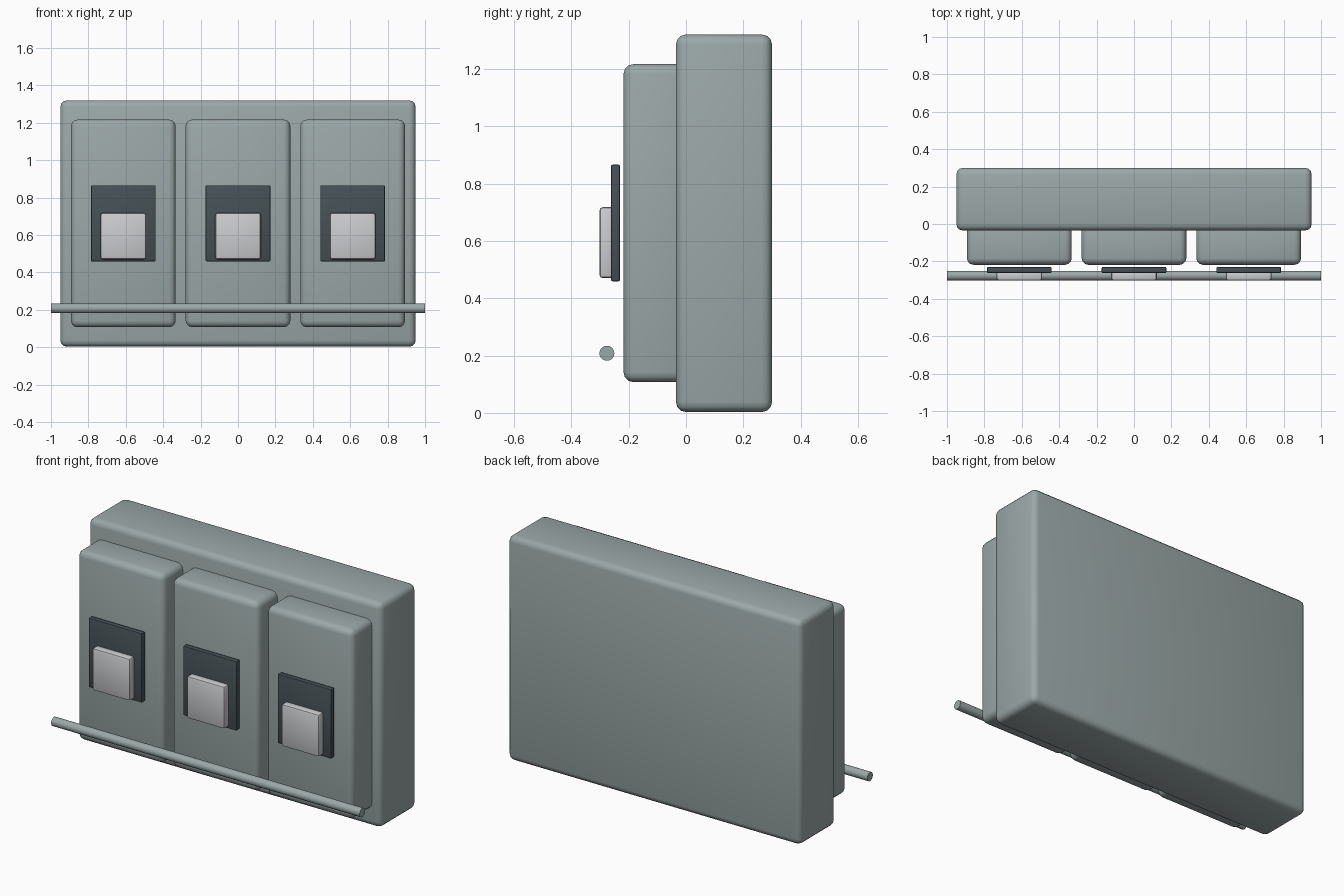
import bpy
import math

if "Cube" in bpy.data.objects:
    bpy.data.objects.remove(bpy.data.objects["Cube"])


def material(name, rgb):
    m = bpy.data.materials.new(name)
    m.diffuse_color = (*rgb, 1.0)
    m.use_nodes = True
    m.node_tree.nodes["Principled BSDF"].inputs["Base Color"].default_value = m.diffuse_color
    return m


GREY = material("grey green metal", (0.33, 0.39, 0.39))
DARK = material("dark slate", (0.06, 0.08, 0.09))
LIGHT = material("light grey", (0.60, 0.61, 0.63))


def box(name, x, y, z, mat, bevel, segments=3):
    """Rounded box from (min, max) ranges."""
    lo, hi = zip(x, y, z)
    bpy.ops.mesh.primitive_cube_add(size=1, location=[(a + b) / 2 for a, b in zip(lo, hi)])
    ob = bpy.context.object
    ob.name = name
    ob.scale = [b - a for a, b in zip(lo, hi)]
    bpy.ops.object.transform_apply(location=False, rotation=False, scale=True)
    ob.data.materials.append(mat)
    mod = ob.modifiers.new("rounded edges", 'BEVEL')
    mod.width = bevel
    mod.segments = segments
    bpy.ops.object.modifier_apply(modifier=mod.name)
    bpy.ops.object.shade_smooth_by_angle(angle=math.radians(35))
    return ob


# Main cabinet
box("cabinet", (-0.95, 0.95), (-0.035, 0.30), (0.003, 1.32), GREY, 0.035)

# Three raised panels, each with a dark plate and a light button
for side, cx in (("left", -0.613), ("middle", 0.0), ("right", 0.613)):
    box(side + "_panel", (cx - 0.28, cx + 0.28), (-0.218, 0.02), (0.107, 1.217), GREY, 0.035)
    box(side + "_plate", (cx - 0.173, cx + 0.173), (-0.262, -0.23), (0.459, 0.866), DARK, 0.006, 2)
    box(side + "_button", (cx - 0.122, cx + 0.122), (-0.302, -0.25), (0.47, 0.718), LIGHT, 0.012, 2)

# Front rail
bpy.ops.mesh.primitive_cylinder_add(vertices=32, radius=0.026, depth=2.0,
                                    location=(0, -0.276, 0.208),
                                    rotation=(0, math.pi / 2, 0))
rail = bpy.context.object
rail.name = "front_rail"
rail.data.materials.append(GREY)
bpy.ops.object.shade_smooth_by_angle(angle=math.radians(35))
